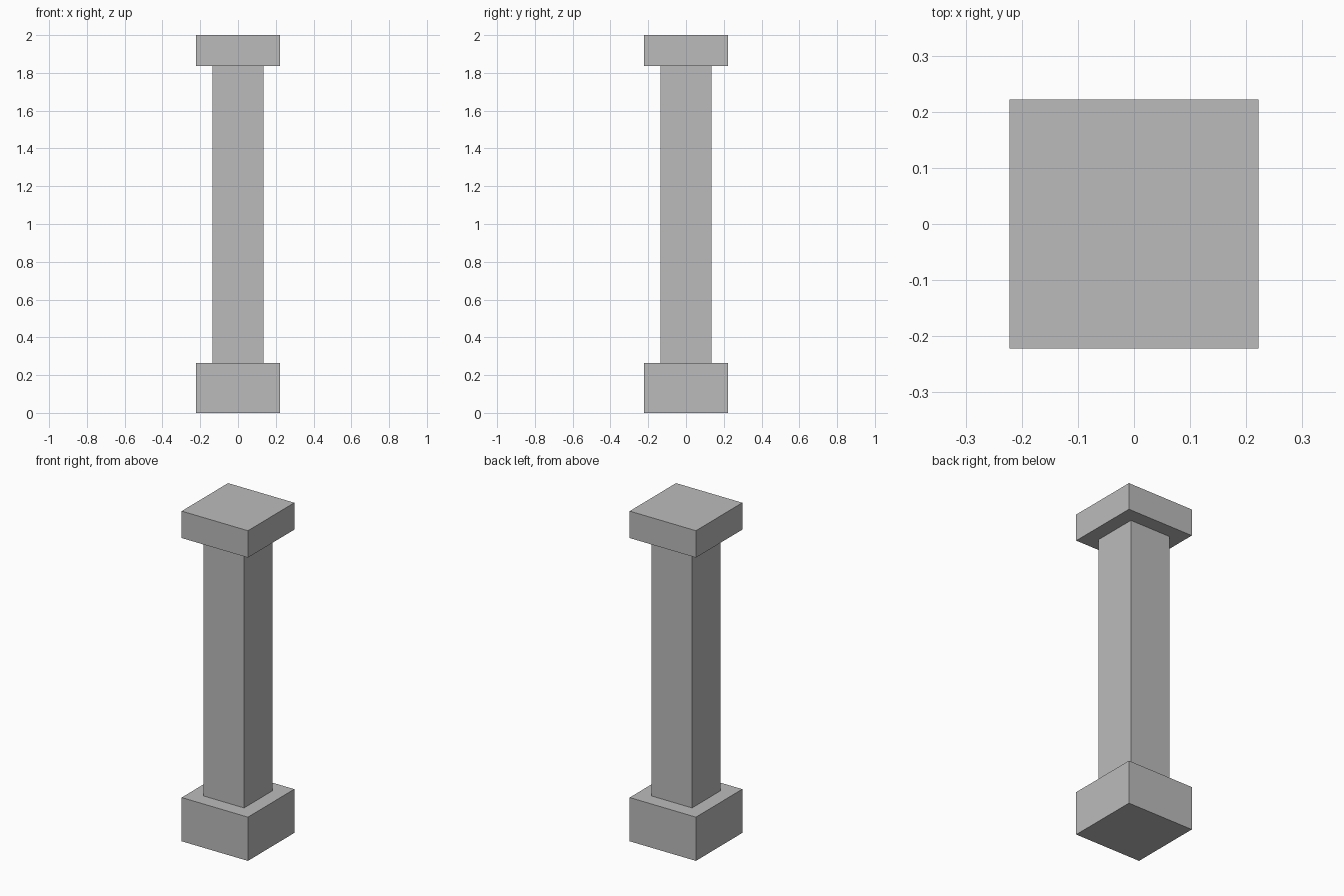
import bpy

default = bpy.data.objects.get("Cube")
if default:
    bpy.data.objects.remove(default, do_unlink=True)

# Single stone colour
stone = bpy.data.materials.new("grey_stone")
stone.use_nodes = True
grey = (0.5, 0.5, 0.5, 1.0)
stone.diffuse_color = grey
bsdf = next(n for n in stone.node_tree.nodes if n.type == "BSDF_PRINCIPLED")
bsdf.inputs["Base Color"].default_value = grey


def square_block(name, width, bottom, top):
    """Square block centred on the z axis, spanning bottom to top."""
    bpy.ops.mesh.primitive_cube_add(size=1, location=(0, 0, (bottom + top) / 2))
    block = bpy.context.object
    block.name = name
    block.scale = (width, width, top - bottom)
    bpy.ops.object.transform_apply(location=False, rotation=False, scale=True)
    block.data.materials.append(stone)
    return block


BLOCK_WIDTH, SHAFT_WIDTH = 0.444, 0.272
BASE_TOP, CAP_BOTTOM, HEIGHT = 0.265, 1.837, 2.0

square_block("base", BLOCK_WIDTH, 0, BASE_TOP)
square_block("shaft", SHAFT_WIDTH, BASE_TOP, CAP_BOTTOM)
square_block("cap", BLOCK_WIDTH, CAP_BOTTOM, HEIGHT)
